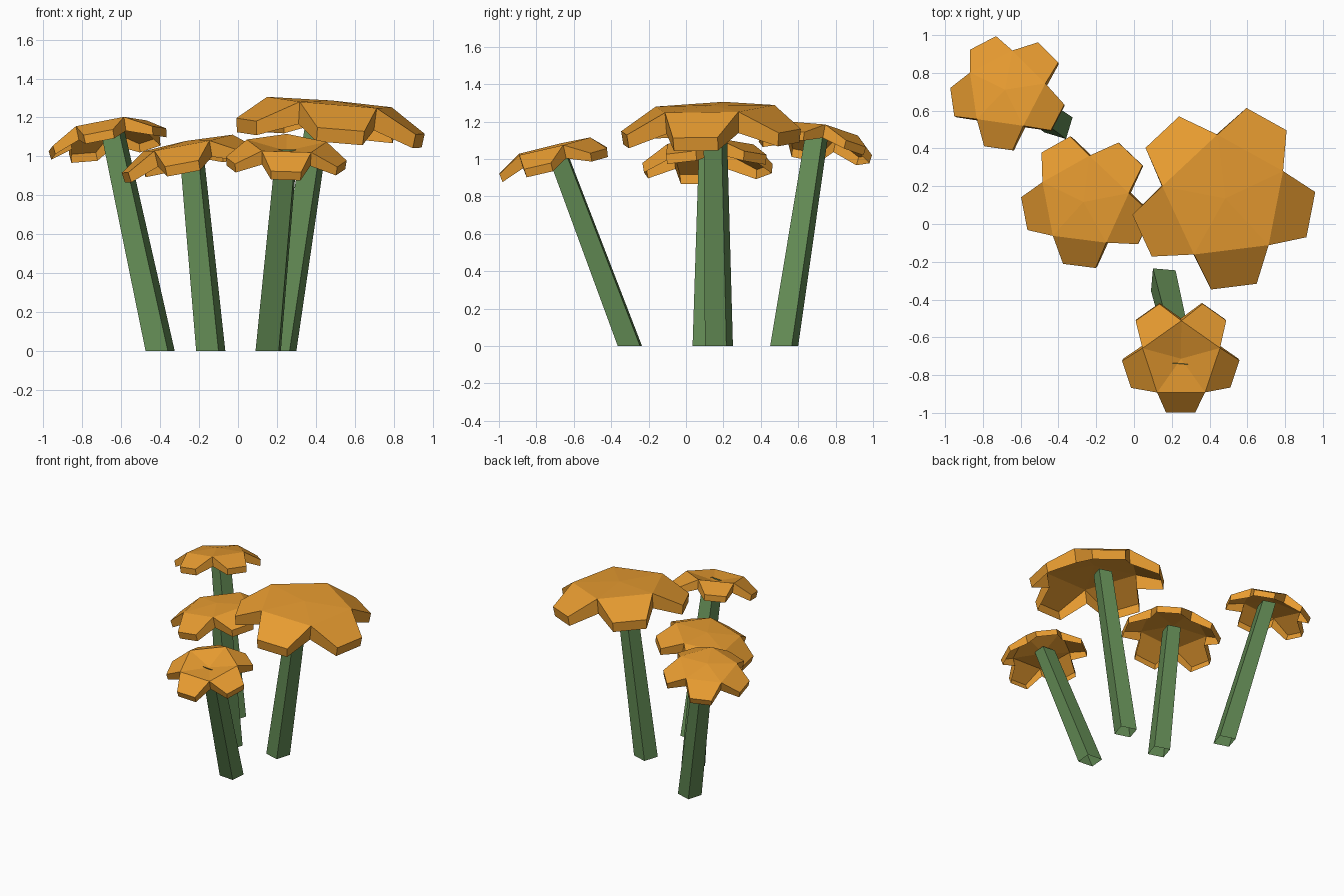
import bpy, math
from mathutils import Vector, Matrix

if "Cube" in bpy.data.objects:
    bpy.data.objects.remove(bpy.data.objects["Cube"])


def material(name, rgb):
    m = bpy.data.materials.new(name)
    m.diffuse_color = (*rgb, 1)
    m.use_nodes = True
    m.node_tree.nodes["Principled BSDF"].inputs["Base Color"].default_value = m.diffuse_color
    return m


ORANGE = material("petal orange", (0.80, 0.33, 0.03))
GREEN = material("stem green", (0.125, 0.26, 0.09))


def make(name, verts, faces, mat):
    me = bpy.data.meshes.new(name)
    me.from_pydata(verts, [], faces)
    me.materials.append(mat)
    me.update()
    ob = bpy.data.objects.new(name, me)
    bpy.context.collection.objects.link(ob)
    return ob


def bloom(name, center, slope, scale, phase, dome):
    """Five petals folded down around a pentagon disc: an open shell with a rim."""
    R, reach, half, drop = 0.34, 0.475, 0.122, 0.118
    layer = [Vector((0, 0, dome))]
    for i in range(5):                       # disc corners
        a = math.radians(phase + 72 * i - 36)
        layer.append(Vector((R * math.cos(a), R * math.sin(a), 0)))
    for i in range(5):                       # petal tips
        a = math.radians(phase + 72 * i)
        out = Vector((math.cos(a), math.sin(a), 0))
        side = Vector((-out.y, out.x, 0))
        for s in (-1, 1):
            layer.append(out * reach + side * half * s - Vector((0, 0, drop)))
    thick = [0.115] * 5 + [0.072] * 10
    n = len(layer) - 1
    verts = layer + [Vector((v.x * 0.98, v.y * 0.98, v.z - t)) for v, t in zip(layer[1:], thick)]
    faces = []
    for i in range(5):
        a, b = 1 + i, 1 + (i + 1) % 5
        p, q = 6 + 2 * i, 7 + 2 * i
        faces += [(0, a, b), (a, p, q, b)]
        for u, v in ((a, p), (p, q), (q, b)):    # rim walls
            faces.append((v, u, u + n, v + n))
    normal = Vector((-slope[0], -slope[1], 1)).normalized()
    tilt = Vector((0, 0, 1)).rotation_difference(normal).to_matrix().to_4x4()
    mat = Matrix.Translation(center) @ tilt @ Matrix.Scale(scale, 4)
    return make(name, [mat @ v for v in verts], faces, ORANGE)


def stem(name, base, top, size, taper, turn):
    """Leaning square tube stem with a flat open foot."""
    verts = []
    for c, s in ((Vector((*base, 0)), size), (Vector(top), size * taper)):
        for i in range(4):
            a = math.radians(turn + 45 + 90 * i)
            r = s / math.sqrt(2)
            verts.append(c + Vector((r * math.cos(a), r * math.sin(a), 0)))
    faces = [(i, (i + 1) % 4, (i + 1) % 4 + 4, i + 4) for i in range(4)]
    return make(name, verts, faces, GREEN)


# back left flower
bloom("back_left_bloom", (-0.68, 0.708, 1.155), (0.17, -0.17), 0.635, 45, 0.03)
stem("back_left_stem", (-0.40, 0.525), (-0.645, 0.70, 1.135), 0.12, 0.82, -17)

# middle left flower
bloom("middle_left_bloom", (-0.265, 0.117, 1.065), (0.19, 0.03), 0.725, 47, 0.02)
stem("middle_left_stem", (-0.14, 0.11), (-0.24, 0.13, 1.035), 0.12, 0.82, -17)

# large right flower
bloom("large_bloom", (0.482, 0.136, 1.275), (-0.087, 0.03), 1.0, 61, 0.012)
stem("large_stem", (0.225, 0.176), (0.42, 0.155, 1.24), 0.12, 0.82, -17)

# front flower
bloom("front_bloom", (0.25, -0.722, 1.065), (-0.03, 0.24), 0.635, 54, -0.06)
stem("front_stem", (0.155, -0.30), (0.25, -0.69, 1.035), 0.12, 0.85, -5)
